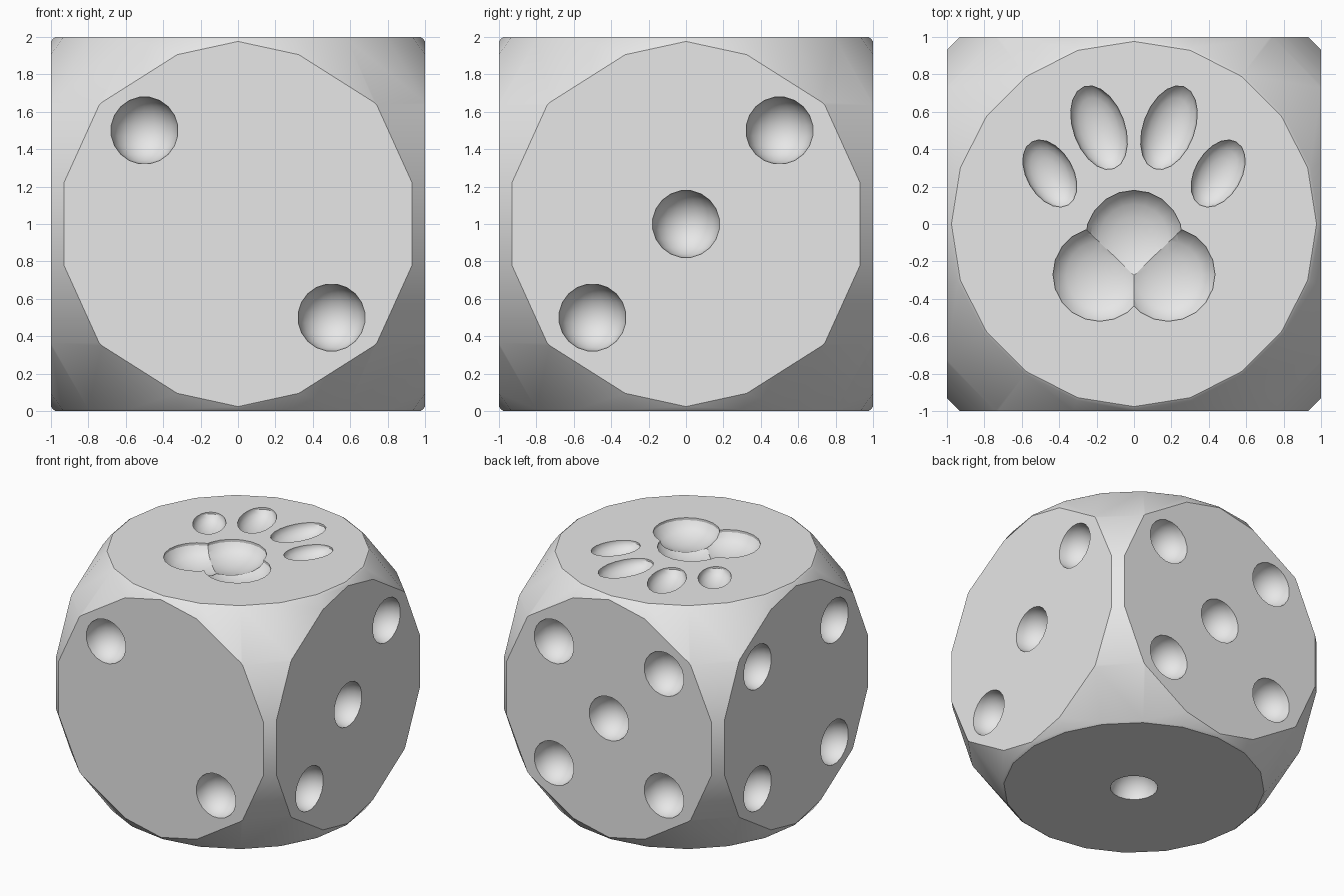
import bpy, bmesh
from math import sin, cos, pi, radians
from mathutils import Matrix, Vector

SIDES = 20
CENTRE = Vector((0, 0, 1))

old = bpy.data.objects.get("Cube")
if old:
    bpy.data.objects.remove(old, do_unlink=True)

grey = bpy.data.materials.new("light_grey")
grey.use_nodes = True
grey.diffuse_color = (0.8, 0.8, 0.8, 1)
grey.node_tree.nodes["Principled BSDF"].inputs["Base Color"].default_value = (0.8, 0.8, 0.8, 1)


def new_object(name, bm):
    bmesh.ops.recalc_face_normals(bm, faces=bm.faces[:])
    mesh = bpy.data.meshes.new(name)
    bm.to_mesh(mesh)
    bm.free()
    mesh.materials.append(grey)
    obj = bpy.data.objects.new(name, mesh)
    bpy.context.scene.collection.objects.link(obj)
    return obj


def faceted_ball(name, location, radii, tilt=0):
    """Ball of stacked rings with small flat caps, stretched to the radii."""
    bm = bmesh.new()
    rings = []
    for i in range(SIDES // 2):
        lat = pi * (i + 0.5) / (SIDES // 2) - pi / 2
        rings.append([bm.verts.new((cos(lat) * cos(2 * pi * j / SIDES),
                                    cos(lat) * sin(2 * pi * j / SIDES),
                                    sin(lat))) for j in range(SIDES)])
    for low, high in zip(rings, rings[1:]):
        for j in range(SIDES):
            k = (j + 1) % SIDES
            bm.faces.new((low[j], low[k], high[k], high[j]))
    bm.faces.new(rings[0][::-1])
    bm.faces.new(rings[-1])
    place = (Matrix.Translation(location) @ Matrix.Rotation(radians(tilt), 4, 'Z')
             @ Matrix.Diagonal((*radii, 1)))
    bm.transform(place)
    obj = new_object(name, bm)
    obj.hide_render = True
    return obj


def cut(body, cutter, operation='DIFFERENCE'):
    mod = body.modifiers.new(cutter.name, 'BOOLEAN')
    mod.operation = operation
    mod.solver = 'EXACT'
    mod.object = cutter
    bpy.ops.object.modifier_apply(modifier=mod.name)
    bpy.data.objects.remove(cutter, do_unlink=True)


# Body: cube rounded off by a large faceted ball
bm = bmesh.new()
bmesh.ops.create_cube(bm, size=2, matrix=Matrix.Translation(CENTRE))
die = new_object("die_body", bm)
bpy.context.view_layer.objects.active = die
die.select_set(True)
cut(die, faceted_ball("rounding_ball", CENTRE, (1.4, 1.4, 1.4)), 'INTERSECT')

# Pips: normal, horizontal and vertical direction of each face, then positions
X, Y, Z = Vector((1, 0, 0)), Vector((0, 1, 0)), Vector((0, 0, 1))
d = 0.5
corners = [(-d, -d), (-d, d), (d, -d), (d, d)]
pip_faces = [
    (-Z, X, Y, [(0, 0)]),
    (-Y, X, Z, [(-d, d), (d, -d)]),
    (X, Y, Z, [(-d, -d), (0, 0), (d, d)]),
    (-X, Y, Z, corners),
    (Y, X, Z, corners + [(0, 0)]),
]
for normal, u, v, spots in pip_faces:
    for a, b in spots:
        cut(die, faceted_ball("pip_cutter", CENTRE + normal + u * a + v * b, (0.18,) * 3))

# Paw print on top: three pad lobes and four toes
cut(die, faceted_ball("pad_cutter", (0, -0.08, 2), (0.263, 0.263, 0.13)))
for side in (-1, 1):
    cut(die, faceted_ball("pad_cutter", (side * 0.183, -0.27, 2), (0.253, 0.253, 0.126)))
    cut(die, faceted_ball("inner_toe_cutter", (side * 0.187, 0.515, 2),
                          (0.139, 0.236, 0.1), -side * 20))
    cut(die, faceted_ball("outer_toe_cutter", (side * 0.45, 0.27, 2),
                          (0.125, 0.197, 0.09), -side * 30))

bpy.ops.object.shade_smooth_by_angle(angle=radians(30))
